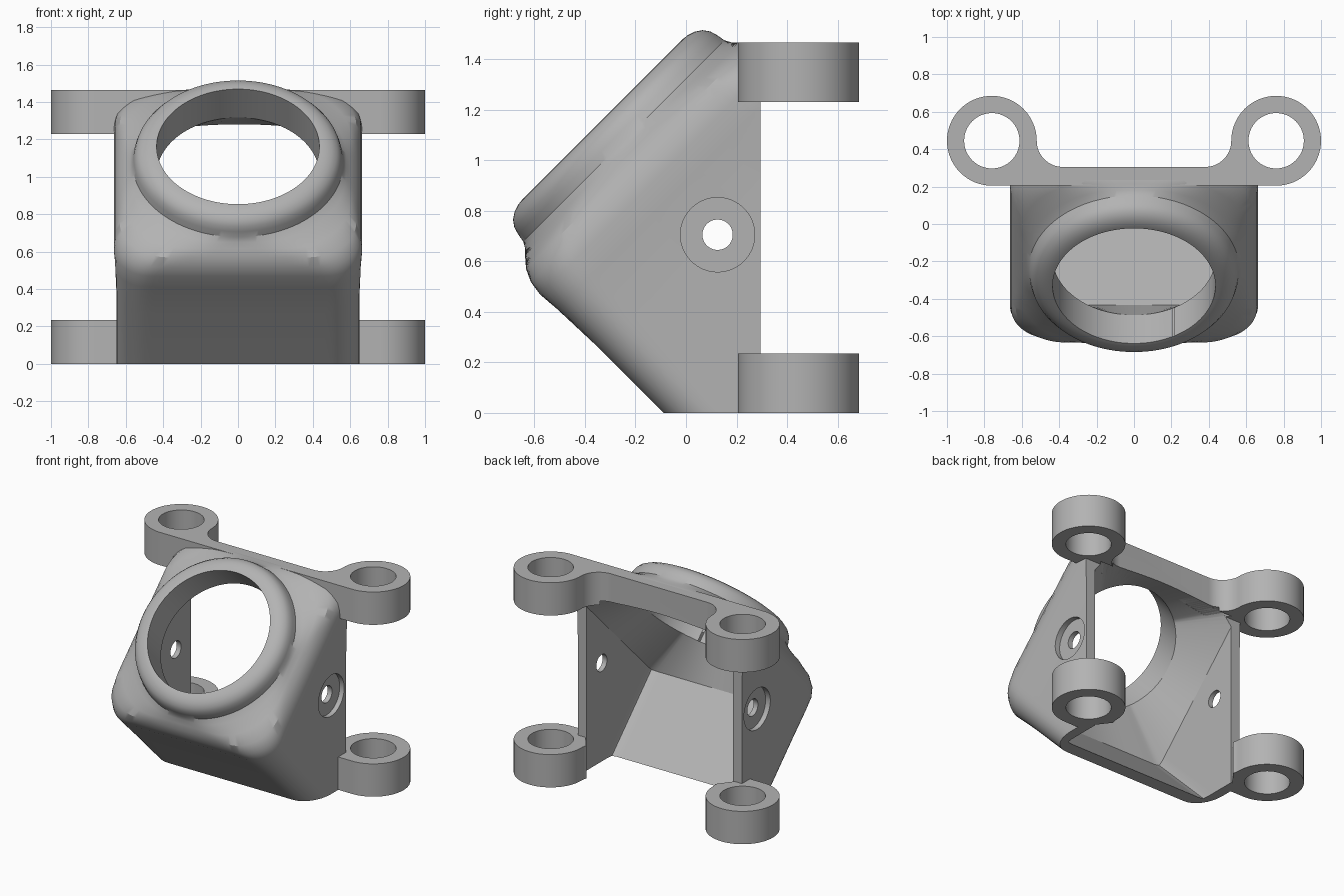
import bpy, bmesh
from math import sin, cos, tan, pi, radians, sqrt
from mathutils import Matrix

if "Cube" in bpy.data.objects:
    bpy.data.objects.remove(bpy.data.objects["Cube"])

grey = bpy.data.materials.new("plain grey")
grey.use_nodes = True
grey.diffuse_color = (0.45, 0.45, 0.45, 1)
grey.node_tree.nodes["Principled BSDF"].inputs["Base Color"].default_value = grey.diffuse_color

AXIS = 0.587          # offset of the tilted opening axis along the slope
H = sqrt(0.5)
SEGMENTS = 192


def finish(bm, name):
    bmesh.ops.recalc_face_normals(bm, faces=bm.faces)
    mesh = bpy.data.meshes.new(name)
    bm.to_mesh(mesh)
    bm.free()
    mesh.materials.append(grey)
    obj = bpy.data.objects.new(name, mesh)
    bpy.context.collection.objects.link(obj)
    return obj


def ray_radius(angle, a, r):
    """Distance from centre to a rounded square of half size a, corner r."""
    q = angle % (pi / 2)
    q = min(q, pi / 2 - q)
    if a * tan(q) <= a - r:
        return a / cos(q)
    k = a - r
    b = k * (cos(q) + sin(q))
    return b + sqrt(max(0, b * b - 2 * k * k + r * r))


def loft(sections, name):
    """Skin rounded squares stacked along the axis tilted 45 degrees forward."""
    bm = bmesh.new()
    loops = []
    for n, a, r in sections:
        loop = []
        for i in range(SEGMENTS):
            ang = 2 * pi * i / SEGMENTS
            d = ray_radius(ang, a, r)
            t = AXIS + d * sin(ang)
            loop.append(bm.verts.new((d * cos(ang), H * (t - n), H * (t + n))))
        loops.append(loop)
    for lo, hi in zip(loops, loops[1:]):
        for i in range(SEGMENTS):
            j = (i + 1) % SEGMENTS
            bm.faces.new((lo[i], lo[j], hi[j], hi[i]))
    bm.faces.new(loops[0])
    bm.faces.new(loops[-1])
    return finish(bm, name)


def box(lo, hi, name):
    bm = bmesh.new()
    size = [b - a for a, b in zip(lo, hi)]
    mid = [(a + b) / 2 for a, b in zip(lo, hi)]
    bmesh.ops.create_cube(bm, size=1, matrix=Matrix.Translation(mid) @ Matrix.Diagonal((*size, 1)))
    return finish(bm, name)


def cylinder(centre, radius, depth, name, along_x=False):
    bm = bmesh.new()
    m = Matrix.Translation(centre)
    if along_x:
        m = m @ Matrix.Rotation(pi / 2, 4, 'Y')
    bmesh.ops.create_cone(bm, cap_ends=True, segments=64, radius1=radius,
                          radius2=radius, depth=depth, matrix=m)
    return finish(bm, name)


def plate(points, z0, z1, name):
    bm = bmesh.new()
    face = bm.faces.new([bm.verts.new((x, y, z0)) for x, y in points])
    top = bmesh.ops.extrude_face_region(bm, geom=[face])["geom"]
    bmesh.ops.translate(bm, vec=(0, 0, z1 - z0),
                        verts=[v for v in top if isinstance(v, bmesh.types.BMVert)])
    return finish(bm, name)


def boolean(obj, tool, operation='DIFFERENCE', keep=False):
    mod = obj.modifiers.new("cut", 'BOOLEAN')
    mod.operation, mod.solver, mod.object = operation, 'EXACT', tool
    bpy.context.view_layer.objects.active = obj
    bpy.ops.object.modifier_apply(modifier=mod.name)
    if not keep:
        bpy.data.objects.remove(tool)


def arc(cx, cy, r, start, end, steps):
    angles = [radians(start + (end - start) * i / steps) for i in range(steps + 1)]
    return [(cx + r * cos(a), cy + r * sin(a)) for a in angles]


# Housing shell: square hood that blends into a round collar
housing = loft([(-0.6, 0.65, 0.15), (0.45, 0.65, 0.15), (0.65, 0.657, 0.17),
                (0.74, 0.664, 0.2), (0.80, 0.655, 0.22), (0.85, 0.632, 0.26),
                (0.885, 0.602, 0.36), (0.91, 0.577, 0.5), (0.935, 0.563, 0.56),
                (0.97, 0.557, 0.557), (1.0, 0.548, 0.548), (1.025, 0.53, 0.53),
                (1.043, 0.503, 0.503), (1.052, 0.475, 0.475), (1.055, 0.45, 0.45),
                (1.055, 0.3, 0.3)], "housing")
boolean(housing, box((-1, -1, 0), (1, 0.295, 2), "trim"), 'INTERSECT')

# Hollow interior, tapering to the round opening
hollow = loft([(-0.7, 0.58, 0.02), (0.62, 0.58, 0.02), (0.84, 0.435, 0.435),
               (1.3, 0.435, 0.435)], "hollow_cutter")
hollow.hide_render = True
boolean(hollow, box((-1, -1.5, -0.2), (1, 0.325, 2.5), "trim"), 'INTERSECT')
boolean(housing, hollow, keep=True)

# Counterbored screw holes in the side walls
for side in (-1, 1):
    boolean(housing, cylinder((side * 0.67, 0.125, 0.705), 0.147, 0.11, "bore", True))
    boolean(housing, cylinder((side * 0.62, 0.125, 0.705), 0.06, 0.3, "hole", True))

# Upper bar with a mounting ring at each end
RX, RY, RR = 0.76, 0.445, 0.24
ring = arc(RX, RY, RR, -90, 180, 48)
half = ring + arc(0.38, RY, 0.14, 0, -90, 16)[1:]
bar = plate(half + [(-x, y) for x, y in reversed(half)], 1.23, 1.465, "upper_mount_bar")
boolean(bar, hollow)
parts = [housing, bar]

# Lower mounting rings joined to the side walls
bracket = ring + arc(0.38, RY, 0.14, 0, -20, 4)[1:] + [(0.59, 0.295), (0.59, 0.205)]
for side, label in ((1, "left"), (-1, "right")):
    parts.append(plate([(side * x, y) for x, y in bracket], 0, 0.235, label + "_lower_mount"))

# Bolt holes through every ring
for side, lower in ((1, parts[2]), (-1, parts[3])):
    for obj, z in ((bar, 1.35), (lower, 0.12)):
        boolean(obj, cylinder((side * RX, RY, z), 0.148, 0.5, "bolt"))

# Smooth the curves, keep hard edges crisp
bpy.ops.object.select_all(action='DESELECT')
for obj in parts:
    obj.select_set(True)
bpy.context.view_layer.objects.active = housing
bpy.ops.object.shade_smooth_by_angle(angle=radians(30))
